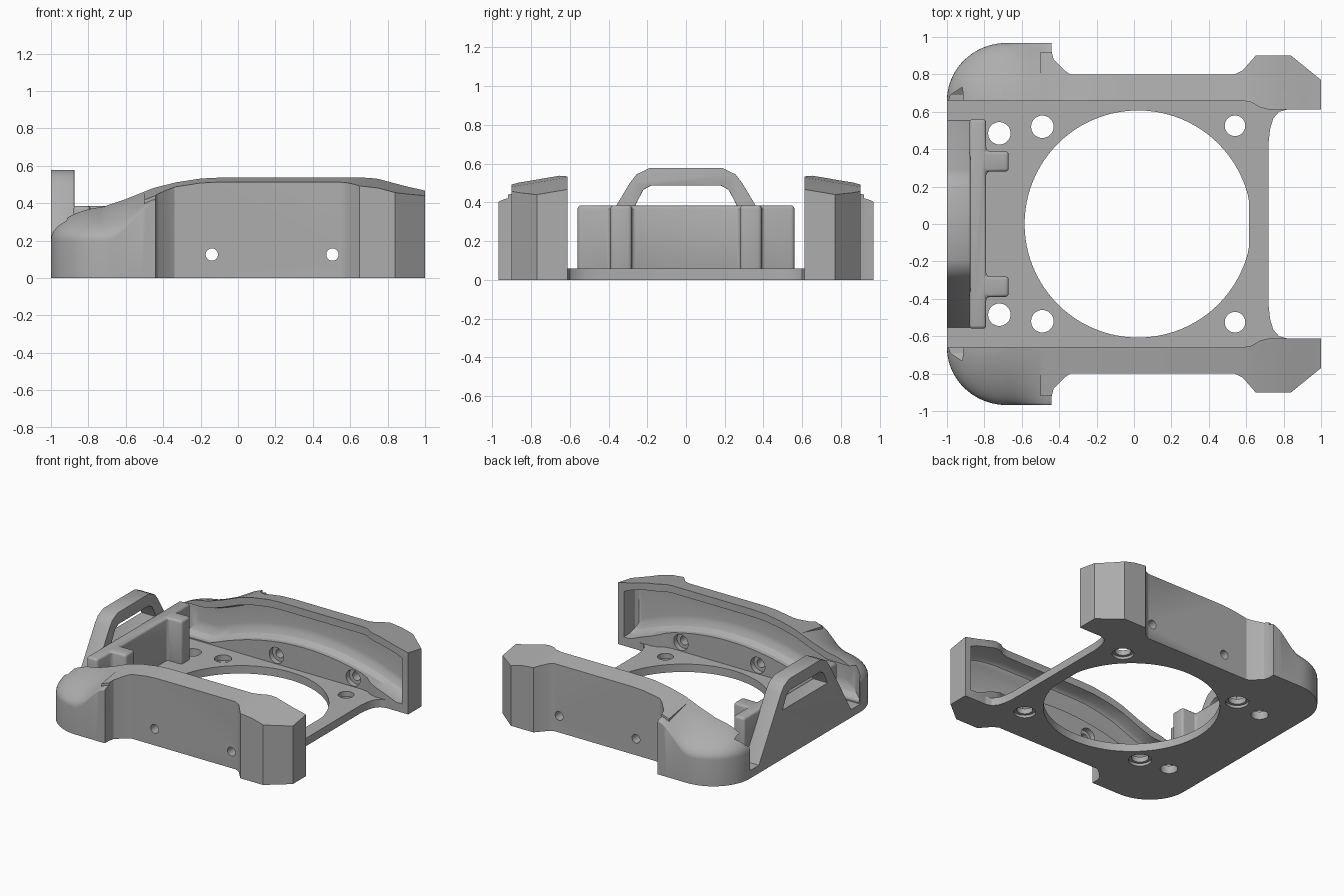
import bpy, bmesh, math
from mathutils import Vector

cube = bpy.data.objects.get("Cube")
if cube:
    bpy.data.objects.remove(cube, do_unlink=True)

grey = bpy.data.materials.new("plain_grey")
grey.use_nodes = True
COLOUR = (0.42, 0.42, 0.42, 1)
grey.diffuse_color = COLOUR
grey.node_tree.nodes["Principled BSDF"].inputs["Base Color"].default_value = COLOUR


# ---------- helpers ----------
def finish(name, bm):
    bmesh.ops.remove_doubles(bm, verts=bm.verts, dist=0.0005)
    bmesh.ops.recalc_face_normals(bm, faces=bm.faces)
    mesh = bpy.data.meshes.new(name)
    bm.to_mesh(mesh)
    bm.free()
    ob = bpy.data.objects.new(name, mesh)
    bpy.context.collection.objects.link(ob)
    mesh.materials.append(grey)
    return ob


def loft(name, sections):
    """Solid through closed loops that have equal point counts."""
    bm = bmesh.new()
    rings = [[bm.verts.new(p) for p in s] for s in sections]
    n = len(rings[0])
    for a, b in zip(rings, rings[1:]):
        for i in range(n):
            j = (i + 1) % n
            bm.faces.new((a[i], a[j], b[j], b[i]))
    bm.faces.new(rings[0])
    bm.faces.new(rings[-1])
    return finish(name, bm)


def prism(name, plan, z0, z1):
    return loft(name, [[(x, y, z) for x, y in plan] for z in (z0, z1)])


def rod(name, centre, axis, r0, r1, start, end):
    """Cylinder or cone along y or z, running from start to end."""
    sections = []
    for r, t in ((r0, start), (r1, end)):
        ring = []
        for i in range(32):
            a = math.tau * i / 32
            u, v = centre[0] + r * math.cos(a), centre[1] + r * math.sin(a)
            ring.append((u, v, t) if axis == "z" else (u, t, v))
        sections.append(ring)
    return loft(name, sections)


def apply(ob, kind, **settings):
    mod = ob.modifiers.new(kind, kind)
    for key, value in settings.items():
        setattr(mod, key, value)
    bpy.context.view_layer.objects.active = ob
    bpy.ops.object.modifier_apply(modifier=mod.name)


def combine(ob, other, operation):
    apply(ob, "BOOLEAN", object=other, operation=operation, solver="EXACT")
    bpy.data.objects.remove(other, do_unlink=True)


def bevel(ob, width, segments=3):
    apply(ob, "BEVEL", width=width, segments=segments, limit_method="ANGLE",
          angle_limit=math.radians(30))


def smooth(ob, angle=30):
    bpy.ops.object.select_all(action="DESELECT")
    ob.select_set(True)
    bpy.context.view_layer.objects.active = ob
    bpy.ops.object.shade_smooth_by_angle(angle=math.radians(angle))


# ---------- shared top line of the side walls ----------
CREST = [(-1, .385), (-.72, .39), (-.6, .43), (-.45, .49), (-.33, .52), (-.2, .54),
         (-.1, .545), (.62, .545), (.75, .53), (.9, .49), (1, .445)]


def crest(x, y):
    drop = 0.17 * (y - 0.61)
    if x <= CREST[0][0]:
        return CREST[0][1] - drop
    for (xa, za), (xb, zb) in zip(CREST, CREST[1:]):
        if x <= xb:
            return za + (zb - za) * (x - xa) / (xb - xa) - drop
    return CREST[-1][1] - drop


def spread(a, b, n):
    return [a + (b - a) * i / n for i in range(n + 1)]


# ---------- side wall: plan cut by the sloping crest ----------
PLAN = [(-.5, .66), (.58, .66), (.63, .65), (.67, .625), (.72, .612), (1, .612), (1, .77),
        (.84, .9), (.65, .9), (.58, .82), (.54, .8), (-.34, .8), (-.37, .82),
        (-.43, .88), (-.44, .92), (-.5, .92)]
wall = prism("side_wall", PLAN, 0, 1)
xs = [-1.0] + [x for x, _ in CREST[1:-1]] + [1.1]
envelope = loft("wall_envelope", [
    [(-1, y, -.1), (1.1, y, -.1)] + [(x, y, crest(min(x, 1), y)) for x in reversed(xs)]
    for y in (.5, 1.1)])
combine(wall, envelope, "INTERSECT")


# ---------- domed corner blending into the wall ----------
def corner_dome():
    outline = [(-.68 - .32 * math.cos(a), .66 + .308 * math.sin(a))
               for a in spread(0, math.pi / 2, 20)]
    outline += [(x, .968) for x in spread(-.68, -.44, 10)[1:]]
    bm = bmesh.new()
    rings = [[bm.verts.new((x, y, 0)) for x, y in outline]]
    for t in spread(0, math.pi / 2, 14):
        s, rise = 1 - math.cos(t), math.sin(t)
        ring = []
        for x, y in outline:
            k = max(0, (x + .7) / .26)
            edge = .2 + .2 * k * k * (3 - 2 * k)
            p = Vector((x, y)).lerp(Vector((max(x, -.68), .66)), s)
            ring.append(bm.verts.new((*p, edge + (crest(*p) - edge) * rise)))
        rings.append(ring)
    for a, b in zip(rings, rings[1:]):
        for i in range(len(a) - 1):
            bm.faces.new((a[i], a[i + 1], b[i + 1], b[i]))
    foot = bm.verts.new((-.44, .66, 0))
    bm.faces.new([r[0] for r in rings] + rings[-1][1:] + [foot])
    bm.faces.new([r[-1] for r in rings] + [foot])
    bm.faces.new(rings[0] + [foot])
    return finish("corner_dome", bm)


combine(wall, corner_dome(), "UNION")


# ---------- arched pocket inside the wall ----------
def pocket_section(y, x0, x1, lift):
    line = spread(x0, x1, 40)
    low = [(x, y, max(.065, .24 - .2 * ((x - .1) / .85) ** 2) + lift) for x in line]
    high = [(x, y, crest(x, y) - .055 - lift * .2) for x in reversed(line)]
    return low + high


pocket = loft("pocket_cutter", [
    pocket_section(y, x0, x1, lift) for y, x0, x1, lift in
    ((.58, -1.02, .95, 0), (.69, -.98, .95, .005), (.73, -.92, .94, .03),
     (.75, -.88, .92, .065), (.756, -.85, .9, .1))])
combine(wall, pocket, "DIFFERENCE")

# Screw holes with a wider bore on the inside
for x in (-.14, .505):
    combine(wall, rod("screw_cutter", (x, .125), "y", .033, .033, .5, 1), "DIFFERENCE")
    combine(wall, rod("bore_cutter", (x, .125), "y", .06, .06, .5, .7), "DIFFERENCE")

# ---------- base plate ----------
half = [(.82, .64), (.82, .612), (.775, .6), (.745, .565), (.728, .51), (.72, .44)]
plate = prism("base_plate", [(-1, .67), (.82, .67)] + half
              + [(x, -y) for x, y in reversed(half)] + [(.82, -.67), (-1, -.67)], 0, .06)

# Large opening with one flattened side
opening = [(min(.615, .022 + .607 * math.cos(a)), .607 * math.sin(a))
           for a in spread(0, math.tau, 96)[:-1]]
combine(plate, prism("opening_cutter", opening, -.1, .2), "DIFFERENCE")

# Mounting holes, most of them widened underneath
for x, y, r, wide in ((-.72, .485, .06, 0), (-.49, .52, .06, .02), (.54, .525, .055, .02)):
    for side in (1, -1):
        combine(plate, rod("hole_cutter", (x, side * y), "z", r, r, -.1, .2), "DIFFERENCE")
        if wide:
            combine(plate, rod("sink_cutter", (x, side * y), "z", r + wide, r + wide,
                               -.1, .02), "DIFFERENCE")
smooth(plate)

# ---------- mirrored side walls ----------
apply(wall, "MIRROR", use_axis=(False, True, False), use_mirror_merge=False)
smooth(wall, 28)

# ---------- rear panel with two prongs ----------
panel_half = [(-.88, .56), (-.79, .56), (-.79, .39), (-.67, .39), (-.67, .28), (-.79, .28)]
panel = prism("rear_panel", panel_half + [(x, -y) for x, y in reversed(panel_half)], .02, .385)
bevel(panel, .018)
smooth(panel)

# ---------- carrying handle: tapered plate with a grip opening ----------
arch = [(.56, .02), (.56, .05), (.29, .5), (.255, .545), (.19, .577)]
arch += [(-y, z) for y, z in reversed(arch)]
handle = loft("carrying_handle", [[(x, y, z) for y, z in arch] for x in (-1, -.875)])
grip = [(.27, .37), (.22, .465), (.18, .487)]
grip += [(-y, z) for y, z in reversed(grip)]
combine(handle, loft("grip_cutter", [[(x, y, z) for y, z in grip] for x in (-1.1, -.8)]),
        "DIFFERENCE")
bevel(handle, .018)
smooth(handle)
